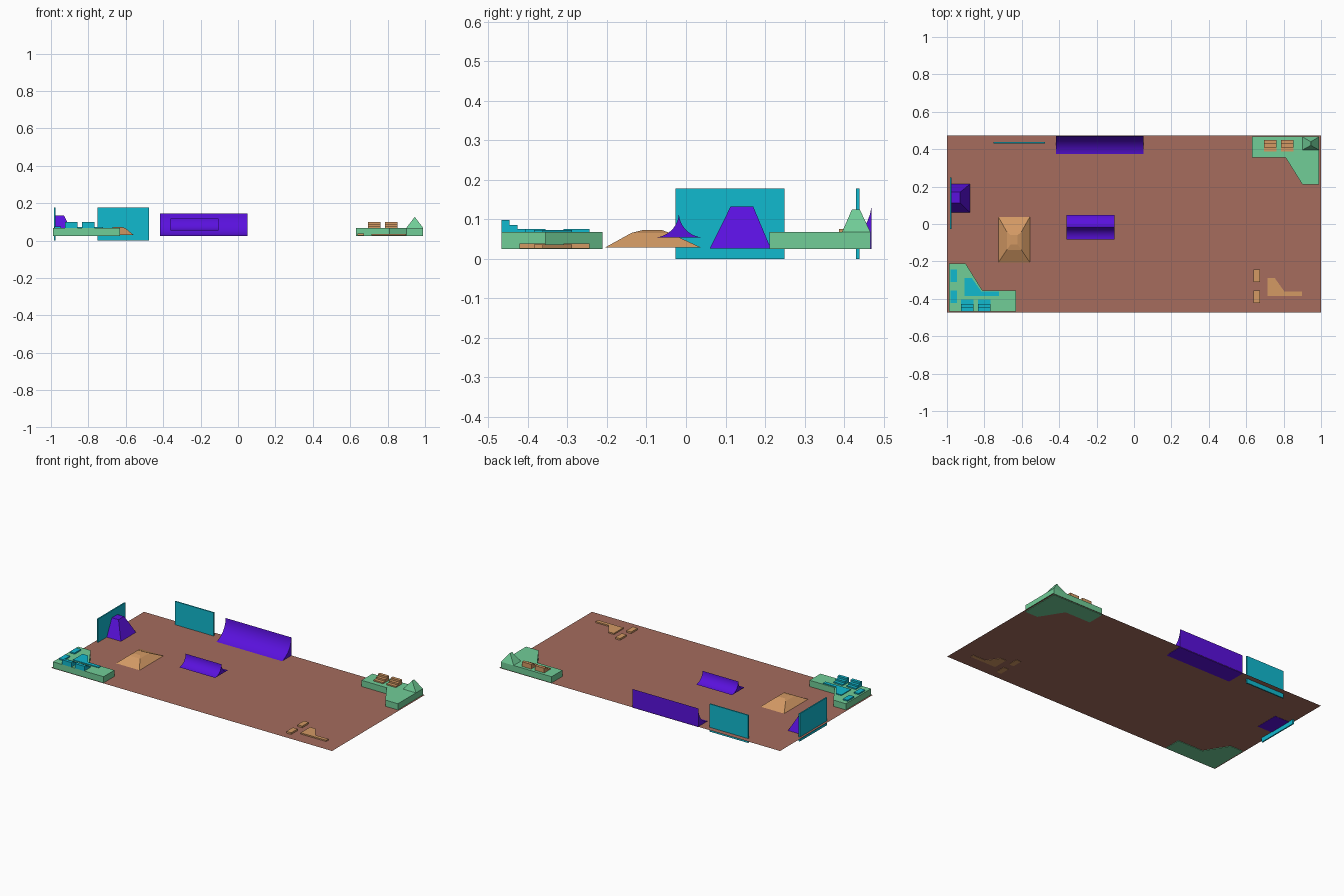
import bpy, bmesh, math
from mathutils import Vector

if "Cube" in bpy.data.objects:
    bpy.data.objects.remove(bpy.data.objects["Cube"])


def material(name, rgb):
    m = bpy.data.materials.new(name)
    m.diffuse_color = [(c / 255) ** 2.2 for c in rgb] + [1]
    m.use_nodes = True
    m.node_tree.nodes["Principled BSDF"].inputs["Base Color"].default_value = m.diffuse_color
    return m


CLAY = material("clay", (164, 108, 94))
GREEN = material("green", (112, 204, 150))
CYAN = material("cyan", (24, 184, 206))
PURPLE = material("purple", (90, 24, 220))
ORANGE = material("orange", (210, 152, 100))
FLOOR = 0.028


def finish(name, bm, mat, smooth=False):
    bmesh.ops.recalc_face_normals(bm, faces=bm.faces)
    me = bpy.data.meshes.new(name)
    bm.to_mesh(me)
    bm.free()
    me.materials.append(mat)
    ob = bpy.data.objects.new(name, me)
    bpy.context.collection.objects.link(ob)
    if smooth:
        bpy.ops.object.select_all(action='DESELECT')
        ob.select_set(True)
        bpy.context.view_layer.objects.active = ob
        bpy.ops.object.shade_smooth_by_angle(angle=math.radians(30))
    return ob


def prism(name, pts, lo, hi, mat, axis='Z', smooth=False):
    """Extrude an (x, y) outline along Z or a (y, z) outline along X."""
    bm = bmesh.new()
    place = (lambda a, b: (a, b, lo)) if axis == 'Z' else (lambda a, b: (lo, a, b))
    face = bm.faces.new([bm.verts.new(place(*p)) for p in pts])
    ext = bmesh.ops.extrude_face_region(bm, geom=[face])
    d = Vector((0, 0, hi - lo)) if axis == 'Z' else Vector((hi - lo, 0, 0))
    bmesh.ops.translate(bm, vec=d, verts=[g for g in ext["geom"] if isinstance(g, bmesh.types.BMVert)])
    return finish(name, bm, mat, smooth)


def box(name, x0, x1, y0, y1, z0, z1, mat):
    return prism(name, [(x0, y0), (x1, y0), (x1, y1), (x0, y1)], z0, z1, mat)


def stacked(name, rings, mat):
    """Solid through stacked rectangles (x0, x1, y0, y1, z)."""
    bm = bmesh.new()
    loops = [[bm.verts.new(p) for p in ((a, c, z), (b, c, z), (b, d, z), (a, d, z))]
             for a, b, c, d, z in rings]
    bm.faces.new(loops[0])
    bm.faces.new(loops[-1])
    for p, q in zip(loops, loops[1:]):
        for i in range(4):
            j = (i + 1) % 4
            bm.faces.new((p[i], p[j], q[j], q[i]))
    return finish(name, bm, mat)


def curve(y0, z0, dy, dz, n=12):
    """Concave quarter arc rising from (y0, z0) to (y0+dy, z0+dz)."""
    return [(y0 + dy * math.sin(t), z0 + dz * (1 - math.cos(t)))
            for t in (math.pi / 2 * i / n for i in range(n + 1))]


# Floor sheet
bm = bmesh.new()
bm.faces.new([bm.verts.new((x, y, FLOOR)) for x, y in
              ((-1, -.472), (1, -.472), (1, .472), (-1, .472))])
finish("floor", bm, CLAY)

# Corner platforms, the second turned half round
corner = [(-.99, -.467), (-.63, -.467), (-.63, -.356), (-.81, -.356), (-.90, -.212), (-.99, -.212)]
for s, side in ((1, "left"), (-1, "right")):
    prism(side + "_platform", [(s * x, s * y) for x, y in corner], .025, .068, GREEN)

# Stepped blocks on each platform
for mat, side, xs, y, s in ((CYAN, "left", (-.925, -.833), -.467, 1),
                            (ORANGE, "right", (.695, .787), .449, -1)):
    prof = [(0, .066), (0, .098), (.02, .098), (.02, .086), (.04, .086), (.04, .076), (.062, .076), (.062, .066)]
    for x in xs:
        prism(side + "_steps", [(y + s * a, z) for a, z in prof], x, x + .066, mat, 'X')

# Small benches and angled ledge, repeated on the left platform and the floor
for mat, side, dx, z0, z1 in ((CYAN, "left", 0, .066, .076), (ORANGE, "right", 1.62, .026, .039)):
    for y in (-.31, -.422):
        box(side + "_bench", -.98 + dx, -.946 + dx, y, y + .066, z0, z1, mat)
    ledge = [(-.905, -.385), (-.723, -.385), (-.723, -.362), (-.815, -.362), (-.868, -.288), (-.905, -.288)]
    prism(side + "_ledge", [(x + dx, y) for x, y in ledge], z0, z1 - .003, mat)

# Hipped cap on the right platform
stacked("corner_cap", [(.90, .99, .395, .467, .068), (.944, .946, .42, .44, .125)], GREEN)

# Wall quarter pipe
prism("quarter_pipe", curve(.35, .025, .12, .12) + [(.47, .025)], -.417, .05, PURPLE, 'X', True)

# Double-sided spine ramp
rise = curve(-.083, .054, .065, .063)
fall = curve(.047, .054, -.065, .063)[::-1]
prism("spine_ramp", rise + fall[1:], -.36, -.105, PURPLE, 'X', True)

# Steep bank against the left panel
stacked("steep_bank", [(-.984, -.875, .06, .215, .026), (-.984, -.93, .113, .17, .133)], PURPLE)

# Low hipped bank
stacked("low_bank", [(-.725, -.557, -.205, .038, .029), (-.68, -.602, -.138, -.042, .066),
                     (-.66, -.622, -.11, -.06, .073)], ORANGE)

# Upright panels
box("back_panel", -.75, -.475, .431, .439, 0, .178, CYAN)
box("left_panel", -.985, -.977, -.027, .249, 0, .178, CYAN)
